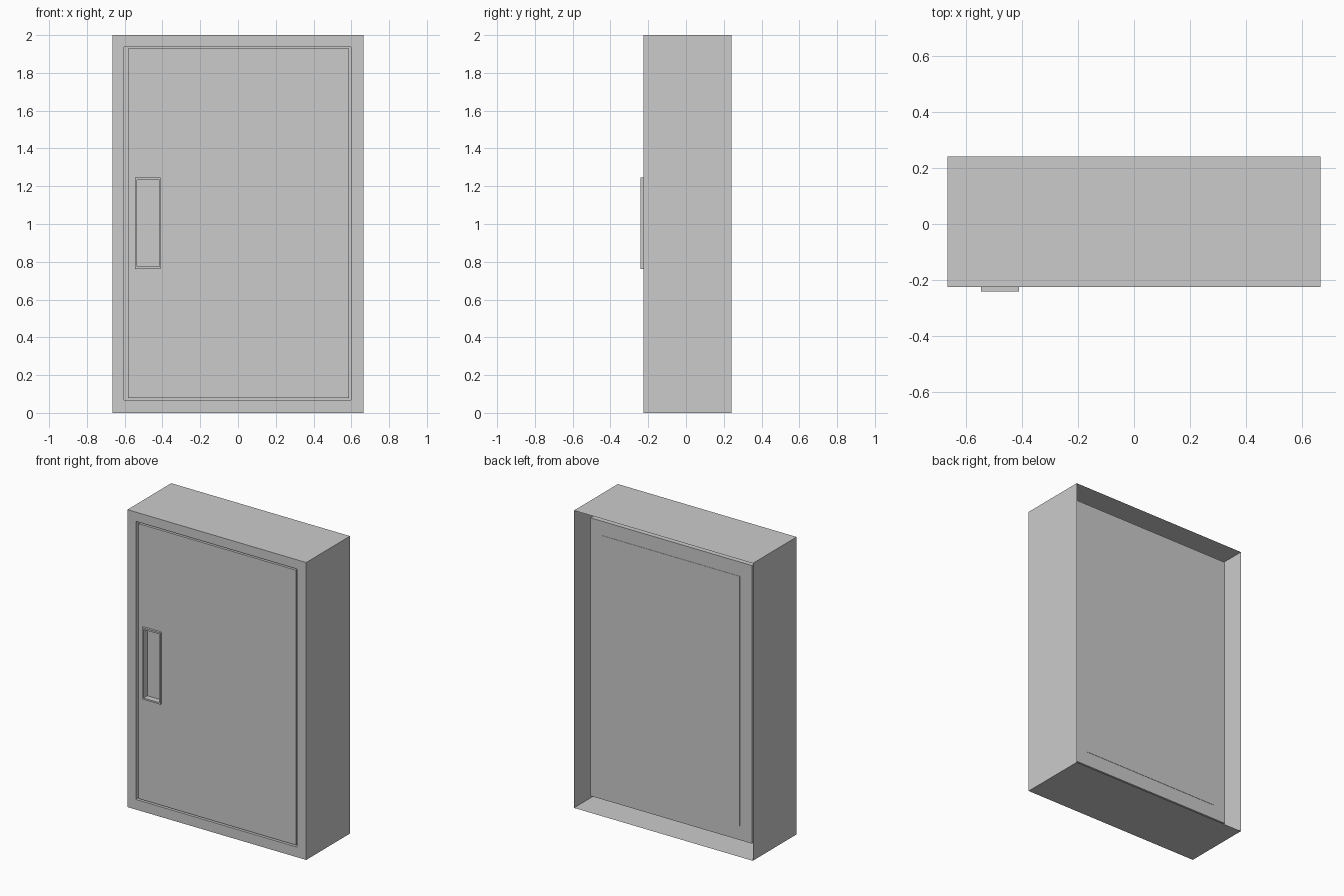
import bpy
import bmesh

if "Cube" in bpy.data.objects:
    bpy.data.objects.remove(bpy.data.objects["Cube"])


def nested_rings(name, rings, cap_start=False, cap_end=False):
    """Bridge rectangles (x0, x1, z0, z1, y) one after another."""
    bm = bmesh.new()
    loops = []
    for x0, x1, z0, z1, y in rings:
        corners = ((x0, z0), (x1, z0), (x1, z1), (x0, z1))
        loops.append([bm.verts.new((x, y, z)) for x, z in corners])
    for a, b in zip(loops, loops[1:]):
        for i in range(4):
            j = (i + 1) % 4
            bm.faces.new((a[i], a[j], b[j], b[i]))
    if cap_start:
        bm.faces.new(loops[0][::-1])
    if cap_end:
        bm.faces.new(loops[-1])
    mesh = bpy.data.meshes.new(name)
    bm.to_mesh(mesh)
    bm.free()
    obj = bpy.data.objects.new(name, mesh)
    bpy.context.collection.objects.link(obj)
    return obj


FRONT, BACK, LINER_BACK = -0.225, 0.24, 0.16
outer = (-0.665, 0.665, 0.0, 2.0)
opening = (-0.603, 0.598, 0.068, 1.938)
liner_inset = (-0.513, 0.513, 0.165, 1.842)
door = (-0.582, 0.588, 0.079, 1.928)
handle = (-0.545, -0.41, 0.763, 1.245)
handle_inner = (-0.534, -0.416, 0.774, 1.234)

# Thin-walled cabinet, open at the back, with the liner behind the door
nested_rings("cabinet_body", [
    (*outer, BACK),
    (*outer, FRONT),
    (*opening, FRONT),
    (*opening, LINER_BACK),
    (*liner_inset, LINER_BACK),
    (*liner_inset, LINER_BACK + 0.002),
], cap_end=True)

# Flush door slab with an opening for the handle
nested_rings("door", [
    (*door, FRONT + 0.06),
    (*door, FRONT),
    (*handle, FRONT),
], cap_start=True)

# Raised handle surround with a sunken grip pocket
nested_rings("recessed_handle", [
    (*handle, FRONT),
    (*handle, -0.24),
    (*handle_inner, -0.24),
    (*handle_inner, -0.20),
], cap_end=True)
